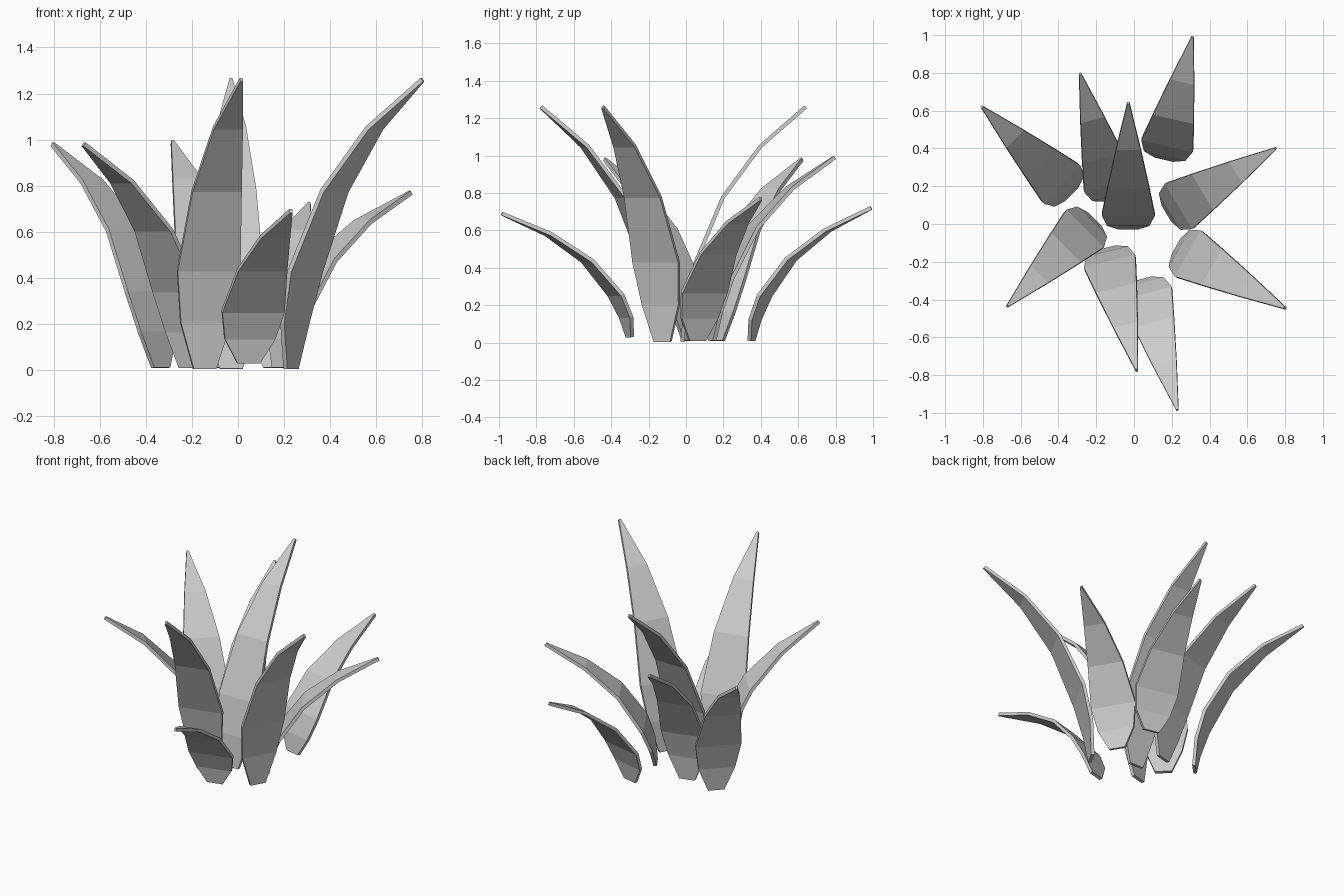
import bpy, bmesh
from mathutils import Vector

if "Cube" in bpy.data.objects:
    bpy.data.objects.remove(bpy.data.objects["Cube"])

# Blade shape shared by all leaves: (outward fraction, height fraction, width)
PROFILE = [(0, 0, 0.10), (0.03, 0.16, 0.225), (0.11, 0.34, 0.28),
           (0.33, 0.615, 0.22), (0.635, 0.833, 0.13), (1, 1, 0.012)]
THICK = 0.02


def leaf(name, base, tip):
    base, tip = Vector(base), Vector(tip)
    out = Vector((tip.x - base.x, tip.y - base.y, 0))
    side = Vector((-out.y, out.x, 0)).normalized()
    centres = [base + out * r + Vector((0, 0, (tip.z - base.z) * h))
               for r, h, w in PROFILE]
    bm = bmesh.new()
    rings = []
    for i, c in enumerate(centres):
        along = centres[min(i + 1, len(centres) - 1)] - centres[max(i - 1, 0)]
        normal = side.cross(along).normalized() * THICK / 2
        half = side * PROFILE[i][2] / 2
        rings.append([bm.verts.new(c + p) for p in
                      (half + normal, normal - half, -half - normal, half - normal)])
    for a, b in zip(rings, rings[1:]):
        for k in range(4):
            n = (k + 1) % 4
            bm.faces.new((a[k], a[n], b[n], b[k]))
    bm.faces.new(rings[0][::-1])
    bm.faces.new(rings[-1])
    bmesh.ops.recalc_face_normals(bm, faces=bm.faces)
    mesh = bpy.data.meshes.new(name)
    bm.to_mesh(mesh)
    bm.free()
    bpy.context.collection.objects.link(bpy.data.objects.new(name, mesh))


# Base and tip of each leaf: tall, medium and short groups
LEAVES = {
    "tall_leaf": [((-0.03, -0.02, 0.005), (-0.03, 0.64, 1.26)),
                  ((0.23, -0.125, 0.005), (0.80, -0.445, 1.26)),
                  ((-0.145, -0.135, 0.005), (0.015, -0.775, 1.26))],
    "medium_leaf": [((-0.335, 0.165, 0.01), (-0.805, 0.62, 0.98)),
                    ((-0.11, 0.14, 0.01), (-0.285, 0.795, 0.99)),
                    ((-0.215, 0.02, 0.01), (-0.67, -0.435, 0.98))],
    "short_leaf": [((0.16, 0.35, 0.01), (0.31, 0.99, 0.72)),
                   ((0.18, 0.06, 0.01), (0.75, 0.40, 0.77)),
                   ((0.045, -0.30, 0.03), (0.23, -0.985, 0.69))],
}
for group, leaves in LEAVES.items():
    for i, (base, tip) in enumerate(leaves, 1):
        leaf(f"{group}_{i}", base, tip)
